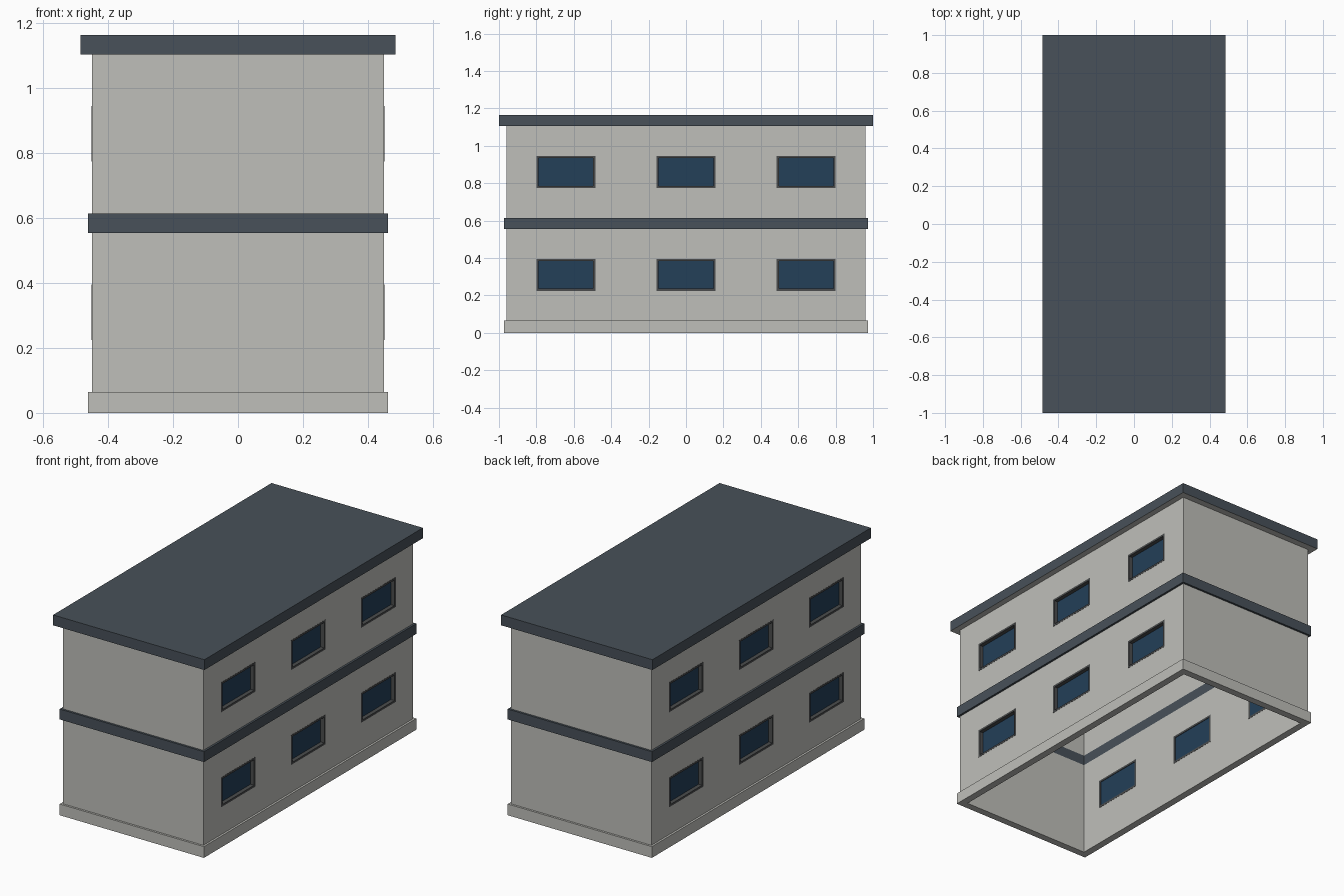
import bpy
import bmesh
from mathutils import Matrix, Vector

cube = bpy.data.objects.get("Cube")
if cube:
    bpy.data.objects.remove(cube, do_unlink=True)


def material(name, rgb):
    m = bpy.data.materials.new(name)
    m.use_nodes = True
    color = (*rgb, 1.0)
    m.diffuse_color = color
    m.node_tree.nodes["Principled BSDF"].inputs["Base Color"].default_value = color
    return m


wall_mat = material("warm grey wall", (0.52, 0.52, 0.49))
roof_mat = material("slate trim", (0.065, 0.082, 0.1))
frame_mat = material("dark grey frame", (0.07, 0.073, 0.075))
glass_mat = material("blue glass", (0.017, 0.05, 0.098))


def add_box(bm, low, high):
    low, high = Vector(low), Vector(high)
    mat = Matrix.Translation((low + high) / 2) @ Matrix.Diagonal((*(high - low), 1))
    bmesh.ops.create_cube(bm, size=1, matrix=mat)


def add_ring(bm, outer, inner, start, end, to_xyz):
    """Rectangular tube: half sizes in a plane, extruded from start to end."""
    signs = [(-1, -1), (1, -1), (1, 1), (-1, 1)]
    loops = [[bm.verts.new(to_xyz(u * s[0], v * s[1], d)) for u, v in signs]
             for s, d in ((outer, start), (outer, end), (inner, end), (inner, start))]
    for a, b in zip(loops, loops[1:] + loops[:1]):
        for i in range(4):
            j = (i + 1) % 4
            bm.faces.new((a[i], a[j], b[j], b[i]))


def finish(bm, name, *mats):
    bmesh.ops.recalc_face_normals(bm, faces=bm.faces[:])
    mesh = bpy.data.meshes.new(name)
    bm.to_mesh(mesh)
    bm.free()
    for m in mats:
        mesh.materials.append(m)
    ob = bpy.data.objects.new(name, mesh)
    bpy.context.collection.objects.link(ob)
    return ob


WALL = (0.45, 0.96)
INNER = (0.42, 0.93)
LEDGE = (0.462, 0.972)
WIN = (0.158, 0.086)      # window half width and half height
BORDER = 0.012


def level_ring(name, outer, z0, z1, mat):
    bm = bmesh.new()
    add_ring(bm, outer, INNER, z0, z1, lambda u, v, d: (u, v, d))
    return finish(bm, name, mat)


# Horizontal courses
level_ring("plinth", LEDGE, 0, 0.065, wall_mat)
level_ring("floor_band", LEDGE, 0.555, 0.615, roof_mat)

# Storeys with window openings, frames and glass
storeys = (("lower", 0.065, 0.555, 0.31), ("upper", 0.615, 1.105, 0.86))
for level, z0, z1, wz in storeys:
    walls = level_ring(level + "_walls", WALL, z0, z1, wall_mat)
    bm = bmesh.new()
    for wy in (-0.642, 0, 0.642):
        add_box(bm, (-0.6, wy - WIN[0], wz - WIN[1]), (0.6, wy + WIN[0], wz + WIN[1]))
    cutter = finish(bm, "window_cutter")
    cutter.hide_render = True

    # Bake the openings into the walls
    mod = walls.modifiers.new("openings", "BOOLEAN")
    mod.operation = "DIFFERENCE"
    mod.solver = "EXACT"
    mod.object = cutter
    bpy.context.view_layer.update()
    graph = bpy.context.evaluated_depsgraph_get()
    cut_mesh = bpy.data.meshes.new_from_object(walls.evaluated_get(graph))
    walls.modifiers.clear()
    walls.data = cut_mesh
    bpy.data.objects.remove(cutter, do_unlink=True)

    for side, s in (("left", 1), ("right", -1)):
        frames, panes = bmesh.new(), bmesh.new()
        opening = (WIN[0] - BORDER, WIN[1] - BORDER)
        for wy in (-0.642, 0, 0.642):
            add_ring(frames, WIN, opening, INNER[0] - 0.001, WALL[0] + 0.001,
                     lambda u, v, d: (s * d, wy + u, wz + v))
            x0, x1 = sorted((s * 0.422, s * 0.428))
            add_box(panes, (x0, wy - opening[0], wz - opening[1]),
                    (x1, wy + opening[0], wz + opening[1]))
        finish(frames, f"{level}_{side}_window_frames", frame_mat)
        finish(panes, f"{level}_{side}_window_glass", glass_mat)

# Flat overhanging roof with a pale soffit
bm = bmesh.new()
add_box(bm, (-0.485, -1, 1.105), (0.485, 1, 1.165))
bm.normal_update()
for f in bm.faces:
    f.material_index = 1 if f.normal.z < -0.5 else 0
finish(bm, "roof_slab", roof_mat, wall_mat)
